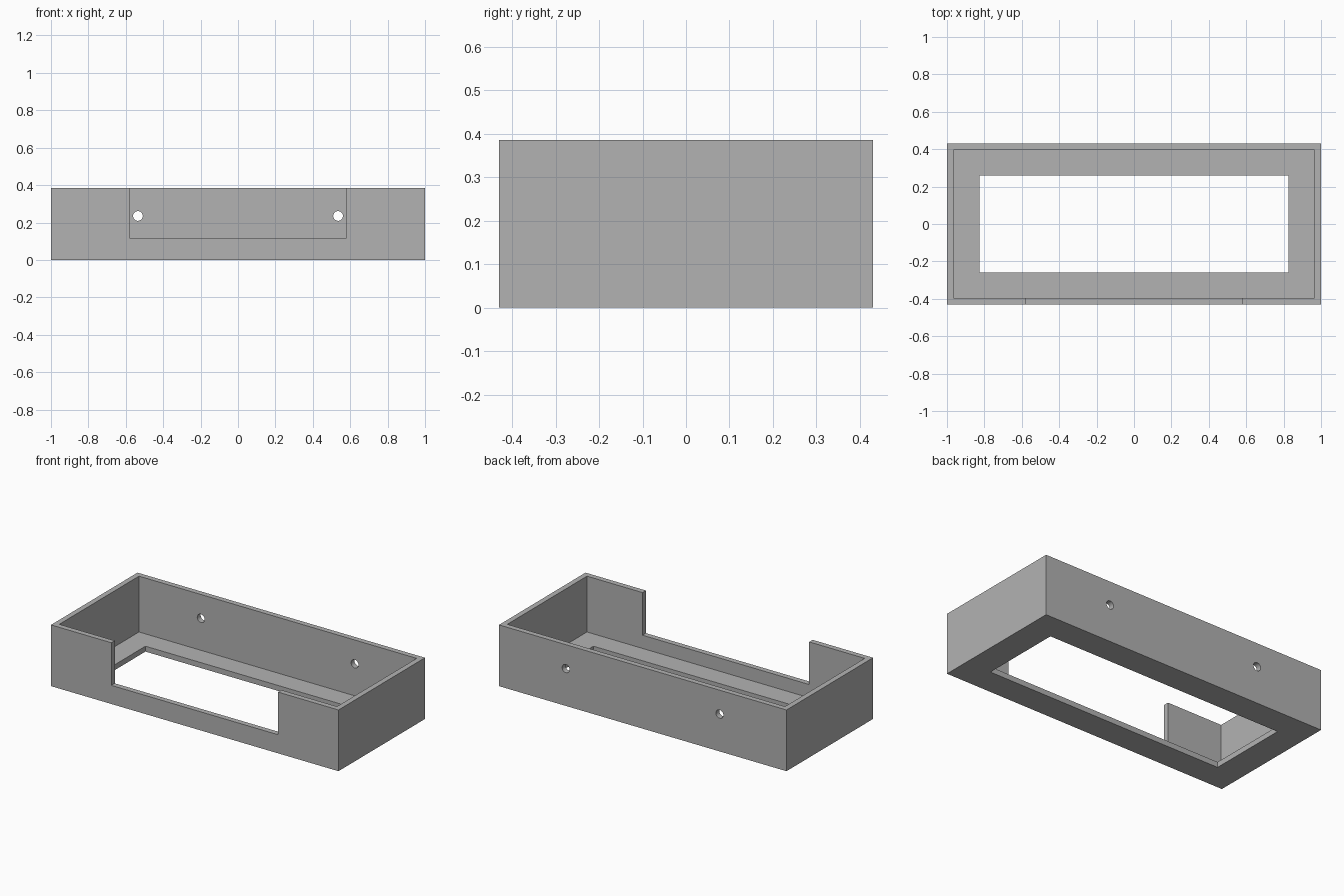
import bpy
import math

if "Cube" in bpy.data.objects:
    bpy.data.objects.remove(bpy.data.objects["Cube"], do_unlink=True)

# Overall sizes
HALF_X, HALF_Y, HEIGHT = 1.0, 0.43, 0.385
WALL = 0.034
OVER = 0.1  # how far cutters reach past the surface

grey = bpy.data.materials.new("plain grey")
grey.use_nodes = True
colour = (0.448, 0.448, 0.448, 1)
grey.diffuse_color = colour
grey.node_tree.nodes["Principled BSDF"].inputs["Base Color"].default_value = colour


def box(name, low, high):
    centre = [(a + b) / 2 for a, b in zip(low, high)]
    bpy.ops.mesh.primitive_cube_add(size=1, location=centre)
    obj = bpy.context.object
    obj.name = name
    obj.scale = [b - a for a, b in zip(low, high)]
    bpy.ops.object.transform_apply(location=True, rotation=False, scale=True)
    return obj


def cut(body, cutter):
    cutter.hide_render = True
    mod = body.modifiers.new(cutter.name, "BOOLEAN")
    mod.operation = "DIFFERENCE"
    mod.solver = "EXACT"
    mod.object = cutter
    bpy.context.view_layer.objects.active = body
    bpy.ops.object.modifier_apply(modifier=mod.name)
    bpy.data.objects.remove(cutter, do_unlink=True)


# Open tray body
tray = box("tray_frame", (-HALF_X, -HALF_Y, 0), (HALF_X, HALF_Y, HEIGHT))
tray.data.materials.append(grey)

# Hollow interior
ix, iy = HALF_X - WALL, HALF_Y - WALL
cut(tray, box("interior", (-ix, -iy, WALL), (ix, iy, HEIGHT + OVER)))

# Window through the floor
cut(tray, box("floor_window", (-0.826, -0.26, -OVER), (0.826, 0.26, OVER)))

# Wide notch in the front wall
cut(tray, box("front_notch", (-0.58, -HALF_Y - OVER, 0.117),
              (0.58, -iy + OVER, HEIGHT + OVER)))

# Two screw holes in the back wall
for side in (-1, 1):
    bpy.ops.mesh.primitive_cylinder_add(
        vertices=32, radius=0.026, depth=2 * OVER,
        location=(side * 0.535, HALF_Y, 0.235), rotation=(math.pi / 2, 0, 0))
    hole = bpy.context.object
    hole.name = "screw_hole"
    cut(tray, hole)

# Smooth hole walls, crisp box edges
bpy.ops.object.select_all(action="DESELECT")
tray.select_set(True)
bpy.context.view_layer.objects.active = tray
bpy.ops.object.shade_smooth_by_angle(angle=math.radians(30))
